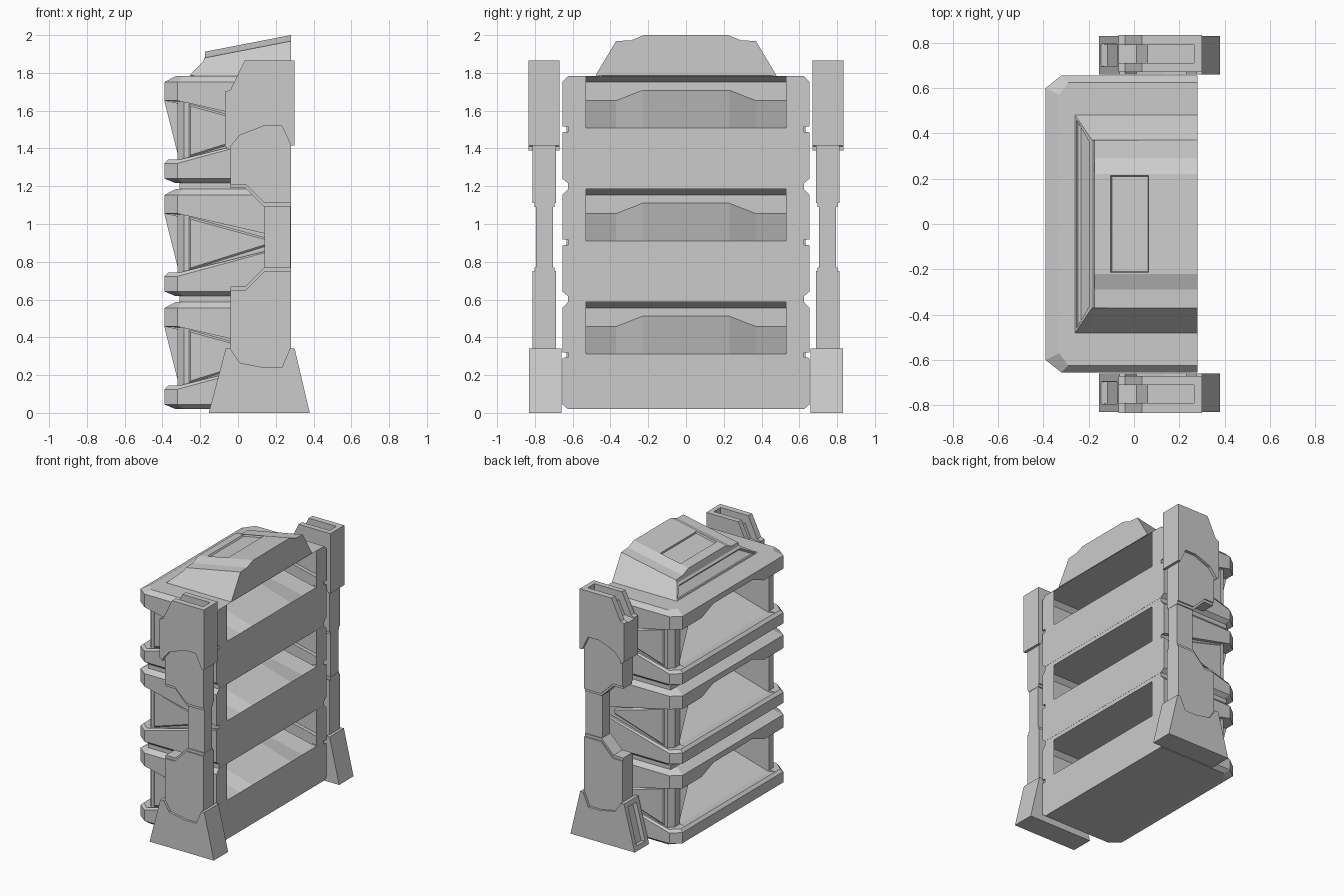
import bpy, bmesh

if "Cube" in bpy.data.objects:
    bpy.data.objects.remove(bpy.data.objects["Cube"])

MID = 0.75  # pillar centre in y


def finish(bm, name, mirror=False, z=0.0):
    bmesh.ops.remove_doubles(bm, verts=bm.verts, dist=0.0005)
    bmesh.ops.recalc_face_normals(bm, faces=bm.faces)
    me = bpy.data.meshes.new(name)
    bm.to_mesh(me)
    bm.free()
    ob = bpy.data.objects.new(name, me)
    bpy.context.collection.objects.link(ob)
    ob.location.z = z
    if mirror:
        m = ob.modifiers.new("mirror", 'MIRROR')
        m.use_axis = (False, True, False)
    return ob


def face(bm, pts):
    return bm.faces.new([bm.verts.new(p) for p in pts])


def strip(bm, a, b):
    return [face(bm, [a[i], a[i + 1], b[i + 1], b[i]]) for i in range(len(a) - 1)]


def prism(bm, prof, y0, y1):
    """Extrude an x-z profile from y0 to y1."""
    a = [(x, y0, z) for x, z in prof]
    b = [(x, y1, z) for x, z in prof]
    face(bm, a)
    face(bm, b)
    return strip(bm, a + a[:1], b + b[:1])


def box(bm, x0, x1, y0, y1, z0, z1):
    prism(bm, [(x0, z0), (x1, z0), (x1, z1), (x0, z1)], y0, y1)


def outline(zs, a=0.0, b=0.0):
    """Half outline of a shelf unit, front centre to back corner, inset a (front) and b (side)."""
    f = -0.39 + a
    xy = [(f, 0), (f, .23), (f, .37), (f, .53), (f, .6 - b), (-.32 + a * .5, .655 - b), (.28, .655 - b)]
    if not isinstance(zs, (list, tuple)):
        zs = [zs] * 7
    return [(x, y, z) for (x, y), z in zip(xy, zs)]


def shelf_unit(name, z0):
    bm = bmesh.new()
    # upper rim, rising in the middle of the front
    top = outline(.567, .06, .03)
    u2 = outline(.535)
    u1 = outline([.492, .492, .437, .437, .437, .437, .30])
    face(bm, top + [(.28, 0, .567)])
    strip(bm, top, u2)
    strip(bm, u2, u1)
    # lower rim
    lc = outline([.125] * 6 + [.272], .02, .01)
    l1 = outline([.105] * 6 + [.268])
    b1 = outline(.025)
    b0 = outline(0.0, .06, .03)
    strip(bm, lc, l1)
    strip(bm, l1, b1)
    strip(bm, b1, b0)
    face(bm, b0 + [(.28, 0, 0)])
    # recessed corner post and wedge-shaped side
    rxy = [(-.32, .53), (-.32, .585), (-.285, .625), (.28, .625)]
    rt = [(x, y, z) for (x, y), z in zip(rxy, [.432, .432, .432, .30])]
    rb = [(x, y, z) for (x, y), z in zip(rxy, [.125, .125, .125, .272])]
    strip(bm, u1[3:], rt)
    strip(bm, rt, rb)
    strip(bm, rb, lc[3:])
    # tapering bay: ceiling, floor, side wall
    strip(bm, u1[:4], [(.28, p[1], .292) for p in u1[:4]])
    fl = [(-.31, p[1], .115) for p in lc[:4]]
    strip(bm, lc[:4], fl)
    strip(bm, fl, [(.28, p[1], .285) for p in fl])
    face(bm, [(-.39, .53, .437), (.28, .53, .292), (.28, .53, .285),
              (-.31, .53, .115), (-.32, .53, .125), (-.32, .53, .432)])
    # back panel with its upper opening
    face(bm, [(.28, y, z) for y, z in [
        (0, 0), (.625, 0), (.655, .025), (.655, .268), (.645, .272), (.625, .272), (.625, .30), (.655, .30),
        (.655, .535), (.625, .567), (.53, .567), (.53, .292), (0, .292)]])
    finish(bm, name, True, z0)
    # raised triangular side plate
    bm = bmesh.new()
    out = [(-.26, .42), (.15, .308), (.15, .265), (-.26, .137)]
    ins = [(-.252, .408), (.15, .298), (.15, .275), (-.252, .149)]
    a = [(x, .625, z) for x, z in out]
    b = [(x, .633, z) for x, z in ins]
    strip(bm, a + a[:1], b + b[:1])
    face(bm, b)
    finish(bm, name + "_side_plate", True, z0)


for i, label in enumerate(("lower", "middle", "upper")):
    shelf_unit(label + "_shelf", .02 + i * .598)
    if i:
        bm = bmesh.new()
        box(bm, -.31, .279, -.625, .625, i * .598 - .011, .02 + i * .598)
        finish(bm, "shelf_neck")

# roof hood with sloped front and two inset panels
bm = bmesh.new()


def section(x, z):
    half = [(.37, z), (.29, z + .004), (.22, z + .032)]
    return [(x, -y, h) for y, h in half] + [(x, y, h) for y, h in reversed(half)]


xs = [-.175, -.11, .07, .28]
secs = [section(x, 1.88 + (x + .175) * .194) for x in xs]
grip = None
for i in range(3):
    fs = strip(bm, secs[i], secs[i + 1])
    if i == 1:
        grip = fs[2]
lip = [(-.185, -.37, 1.86), (-.185, .37, 1.86)]
slope = face(bm, [(-.26, -.48, 1.785), (-.26, .48, 1.785), lip[1], lip[0]])
face(bm, [lip[0], *secs[0], lip[1]])
for s, k in ((-1, 0), (1, -1)):
    face(bm, [(-.26, s * .48, 1.785), (.28, s * .48, 1.785)] + [secs[i][k] for i in (3, 2, 1, 0)]
         + [(-.185, s * .37, 1.86)])
face(bm, [(.28, -.48, 1.785)] + secs[3] + [(.28, .48, 1.785)])
bmesh.ops.remove_doubles(bm, verts=bm.verts, dist=.0005)
bmesh.ops.recalc_face_normals(bm, faces=bm.faces)
bmesh.ops.inset_individual(bm, faces=[grip], thickness=.008, depth=0)
bmesh.ops.inset_individual(bm, faces=[grip], thickness=.006, depth=-.012)
bmesh.ops.inset_individual(bm, faces=[slope], thickness=.02, depth=0)
bmesh.ops.inset_individual(bm, faces=[slope], thickness=.004, depth=-.02)
finish(bm, "roof_hood")

# pillar foot with a notched top and a slot in its sloping front
bm = bmesh.new()
prism(bm, [(-.155, 0), (.38, 0), (.30, .34), (.275, .34), (.232, .24), (.14, .24),
           (.01, .265), (-.04, .34), (-.065, .34)], .66, .83)
bmesh.ops.remove_doubles(bm, verts=bm.verts, dist=.0005)
bmesh.ops.recalc_face_normals(bm, faces=bm.faces)
bm.normal_update()
slot = [f for f in bm.faces if f.normal.x < -.9]
bmesh.ops.inset_individual(bm, faces=slot, thickness=.05, depth=0)
bmesh.ops.inset_individual(bm, faces=slot, thickness=.004, depth=-.03)
finish(bm, "pillar_foot", True)

# pillar shaft: narrow core with wider stepped lower and upper parts
bm = bmesh.new()
box(bm, .14, .278, MID - .045, MID + .045, .6, 1.25)
for d, w in ((0, .062), (.02, .053)):
    prism(bm, [(-.04, .1), (.28, .1), (.28, .75 + d), (.14, .75 + d), (.04, .65 + d), (-.04, .65 + d)],
          MID - w, MID + w)
    prism(bm, [(-.04, 1.6), (.28, 1.6), (.28, 1.11 - d), (.14, 1.11 - d), (.04, 1.21 - d), (-.04, 1.21 - d)],
          MID - w, MID + w)
finish(bm, "pillar_shaft", True)

# pillar head: two cheeks, a lower core between them and a rear wall
bm = bmesh.new()
head = [(-.04, 1.39), (-.04, 1.41), (.01, 1.47), (.14, 1.52), (.232, 1.52), (.28, 1.415), (.30, 1.415),
        (.30, 1.865), (.035, 1.865), (-.04, 1.71), (-.068, 1.70), (-.068, 1.41)]
prism(bm, head, .67, .71)
prism(bm, head, .79, .835)
prism(bm, head[:7] + [(.30, 1.80), (.06, 1.80), (.012, 1.70), (-.068, 1.69), (-.068, 1.41)], .71, .79)
box(bm, .265, .30, .71, .79, 1.79, 1.865)
finish(bm, "pillar_head", True)
